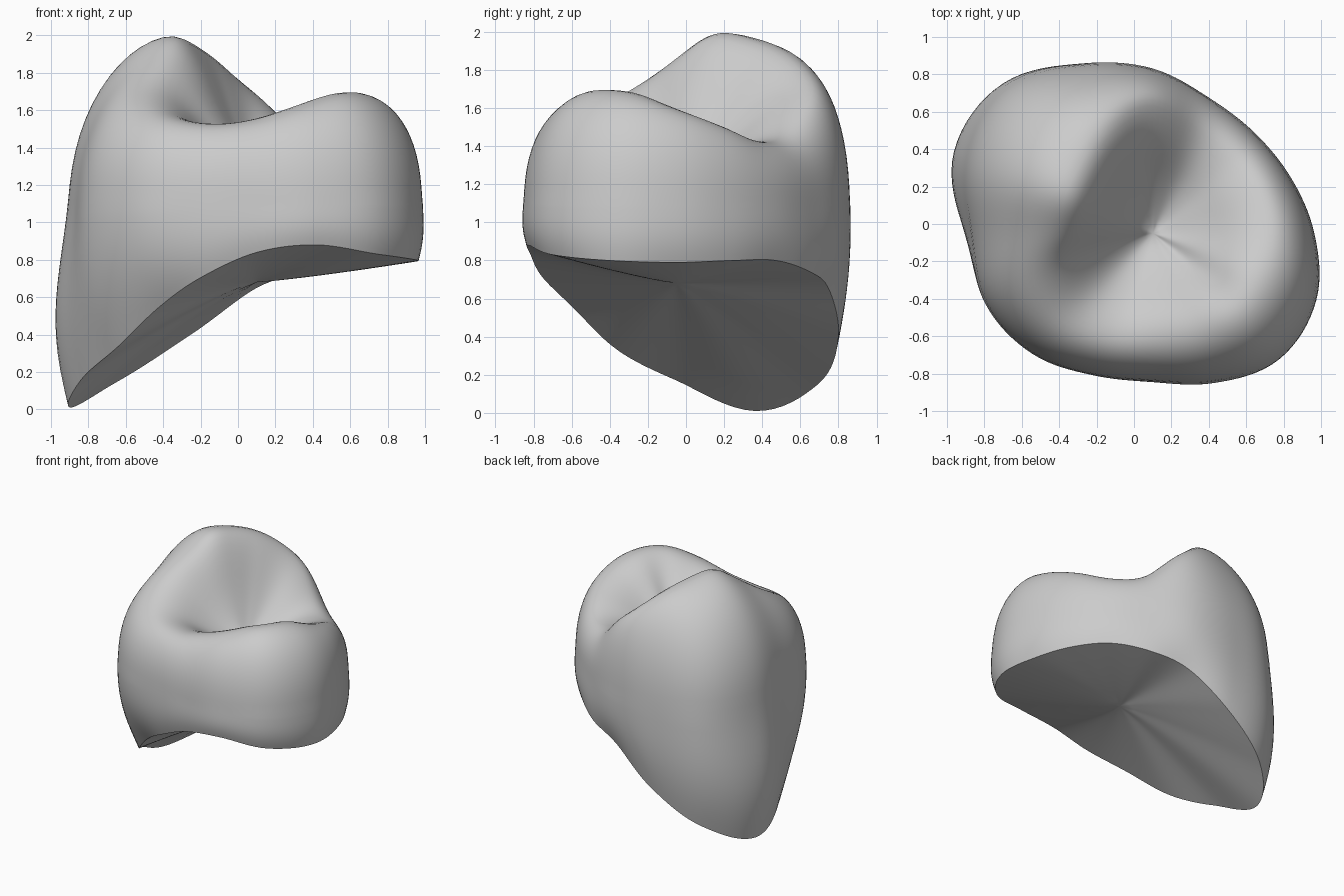
import bpy
import bmesh
from math import sin, cos, pi, radians, exp

cube = bpy.data.objects.get("Cube")
if cube:
    bpy.data.objects.remove(cube)

SEGMENTS = 128
CENTRE = (0.1, -0.05)
FLOOR, EQUATOR, HOLLOW = 1.28, 1.12, 0.68

# Sixteen values evenly spaced anticlockwise from +x
waist = [.86, .79, .76, .78, .88, .98, 1.11, 1.08,
         .97, .97, .91, .82, .79, .86, .95, .94]
crest_r = [.62, .6, .57, .58, .7, .62, .53, .5,
           .5, .6, .64, .58, .53, .56, .6, .6]
crest_z = [1.6, 1.51, 1.43, 1.46, 1.69, 1.89, 1.98, 2.0,
           1.87, 1.7, 1.57, 1.53, 1.56, 1.63, 1.7, 1.69]
rim_r = [.83, .77, .74, .76, .8, .92, 1.05, 1.08,
         .93, .81, .75, .76, .77, .84, .92, .92]
rim_z = [.79, .8, .8, .74, .65, .4, .15, .01,
         .17, .33, .54, .71, .84, .88, .83, .8]


def around(values, angle):
    """Smooth closed interpolation of a list of values by angle."""
    n = len(values)
    p = angle / (2 * pi) * n
    i = int(p)
    t = p - i
    a, b, c, d = (values[(i + k) % n] for k in (-1, 0, 1, 2))
    return b + t * ((c - a) + t * ((2 * a - 5 * b + 4 * c - d)
                    + t * (3 * (b - c) + d - a))) / 2


def profile(angle):
    """Radius and height pairs from the biting floor over the wall to the base."""
    w, cr, cz, rr, rz = (around(v, angle) for v in
                         (waist, crest_r, crest_z, rim_r, rim_z))
    points = []
    # Biting surface, with a shallow side groove
    groove = 0.04 * exp(-((angle - radians(322)) / 0.25) ** 2)
    for k in range(1, 15):
        s = k / 14
        wave = sin(s * pi / 2) ** 2
        lift = (s + wave) / 2 if s < 0.5 else wave
        points.append((cr * s, FLOOR + (cz - FLOOR) * lift - groove * sin(pi * s)))
    # Rounded shoulder, squarer where the crest is low
    power = 0.9 + 0.35 * (cz - 1.5)
    for k in range(1, 15):
        f = k / 14 * pi / 2
        points.append((cr + (w - cr) * sin(f) ** power,
                       EQUATOR + (cz - EQUATOR) * max(cos(f), 0) ** power))
    # Wall, swelling above the long root side
    swell = 0.01 + 0.06 * max(0, cos(angle - radians(160))) ** 8
    for k in range(1, 13):
        s = k / 12
        points.append((w + (rr - w) * s ** 2.2 + swell * sin(pi * s ** 1.3),
                       EQUATOR + (rz - EQUATOR) * s))
    # Hollowed underside
    for k in range(9, 0, -1):
        s = k / 10
        points.append((rr * s, HOLLOW + (rz - HOLLOW) * s ** 1.2))
    return points


def build_crown():
    bm = bmesh.new()
    x0, y0 = CENTRE
    columns = []
    for i in range(SEGMENTS):
        a = 2 * pi * i / SEGMENTS
        columns.append([bm.verts.new((x0 + r * cos(a), y0 + r * sin(a), z))
                        for r, z in profile(a)])
    top = bm.verts.new((x0, y0, FLOOR))
    bottom = bm.verts.new((x0, y0, HOLLOW))
    for i, here in enumerate(columns):
        after = columns[(i + 1) % SEGMENTS]
        bm.faces.new((top, here[0], after[0]))
        bm.faces.new((bottom, after[-1], here[-1]))
        for k in range(len(here) - 1):
            bm.faces.new((here[k], here[k + 1], after[k + 1], after[k]))
    # Soften the biting surface and shoulder, leaving the base edge crisp
    upper = [v for v in bm.verts if v.co.z > EQUATOR]
    for _ in range(6):
        bmesh.ops.smooth_vert(bm, verts=upper, factor=0.5,
                              use_axis_x=True, use_axis_y=True, use_axis_z=True)
    bmesh.ops.recalc_face_normals(bm, faces=bm.faces)
    mesh = bpy.data.meshes.new("tooth_crown")
    bm.to_mesh(mesh)
    bm.free()
    obj = bpy.data.objects.new("tooth_crown", mesh)
    bpy.context.collection.objects.link(obj)
    return obj


# Plain grey material
grey = bpy.data.materials.new("light_grey")
grey.use_nodes = True
colour = (0.6, 0.6, 0.6, 1)
grey.diffuse_color = colour
grey.node_tree.nodes["Principled BSDF"].inputs["Base Color"].default_value = colour

crown = build_crown()
crown.data.materials.append(grey)
bpy.context.view_layer.objects.active = crown
crown.select_set(True)
bpy.ops.object.shade_smooth_by_angle(angle=radians(40))
